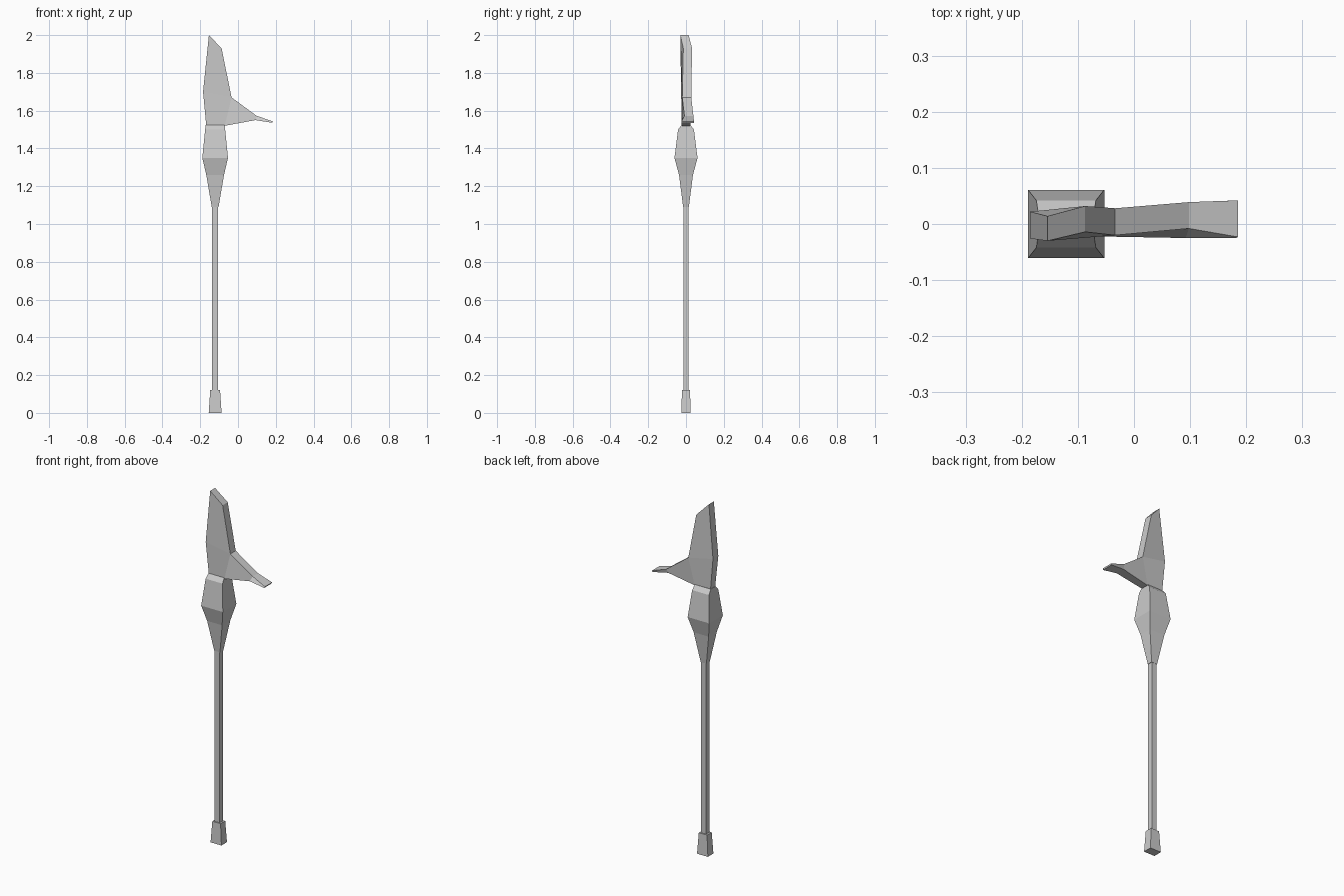
import bpy, bmesh

if "Cube" in bpy.data.objects:
    bpy.data.objects.remove(bpy.data.objects["Cube"])

AXIS_X = -0.121  # centre line of the pole


def finish(name, bm):
    bmesh.ops.recalc_face_normals(bm, faces=bm.faces)
    mesh = bpy.data.meshes.new(name)
    bm.to_mesh(mesh)
    bm.free()
    obj = bpy.data.objects.new(name, mesh)
    bpy.context.collection.objects.link(obj)
    return obj


def loft(name, sections):
    """Stack rectangular sections (z, half width, half depth) into a closed solid."""
    bm = bmesh.new()
    rings = []
    for z, hx, hy in sections:
        rings.append([bm.verts.new((AXIS_X + sx * hx, sy * hy, z))
                      for sx, sy in ((-1, -1), (1, -1), (1, 1), (-1, 1))])
    for a, b in zip(rings, rings[1:]):
        for i in range(4):
            j = (i + 1) % 4
            bm.faces.new((a[i], a[j], b[j], b[i]))
    bm.faces.new(rings[0][::-1])
    bm.faces.new(rings[-1])
    return finish(name, bm)


# Pole, foot cap and swollen socket
loft("pole", [(0.06, 0.016, 0.014), (1.12, 0.016, 0.014)])
loft("foot_cap", [(0.0, 0.034, 0.025), (0.12, 0.026, 0.021)])
loft("socket", [(1.09, 0.018, 0.015), (1.26, 0.047, 0.037), (1.35, 0.068, 0.061),
                (1.50, 0.053, 0.042), (1.525, 0.050, 0.022)])

# Blade with side beak: outline points (x, z, front y, back y)
outline = [
    (-0.168, 1.520, -0.022, 0.020),
    (-0.070, 1.520, -0.022, 0.022),
    (0.092, 1.550, -0.025, 0.028),
    (0.182, 1.536, -0.025, 0.042),
    (0.185, 1.543, -0.023, 0.042),
    (0.098, 1.573, -0.008, 0.039),
    (-0.034, 1.670, -0.020, 0.028),
    (-0.087, 1.930, -0.014, 0.032),
    (-0.154, 2.000, -0.030, 0.014),
    (-0.185, 1.700, -0.026, 0.022),
]
panels = [(2, 3, 4, 5), (1, 2, 5, 6), (0, 1, 6, 9), (6, 7, 8, 9)]

bm = bmesh.new()
front = [bm.verts.new((x, yf, z)) for x, z, yf, yb in outline]
back = [bm.verts.new((x, yb, z)) for x, z, yf, yb in outline]
for p in panels:
    bm.faces.new([front[i] for i in p])
    bm.faces.new([back[i] for i in reversed(p)])
for i in range(len(outline)):
    j = (i + 1) % len(outline)
    bm.faces.new((front[i], back[i], back[j], front[j]))
finish("blade", bm)
